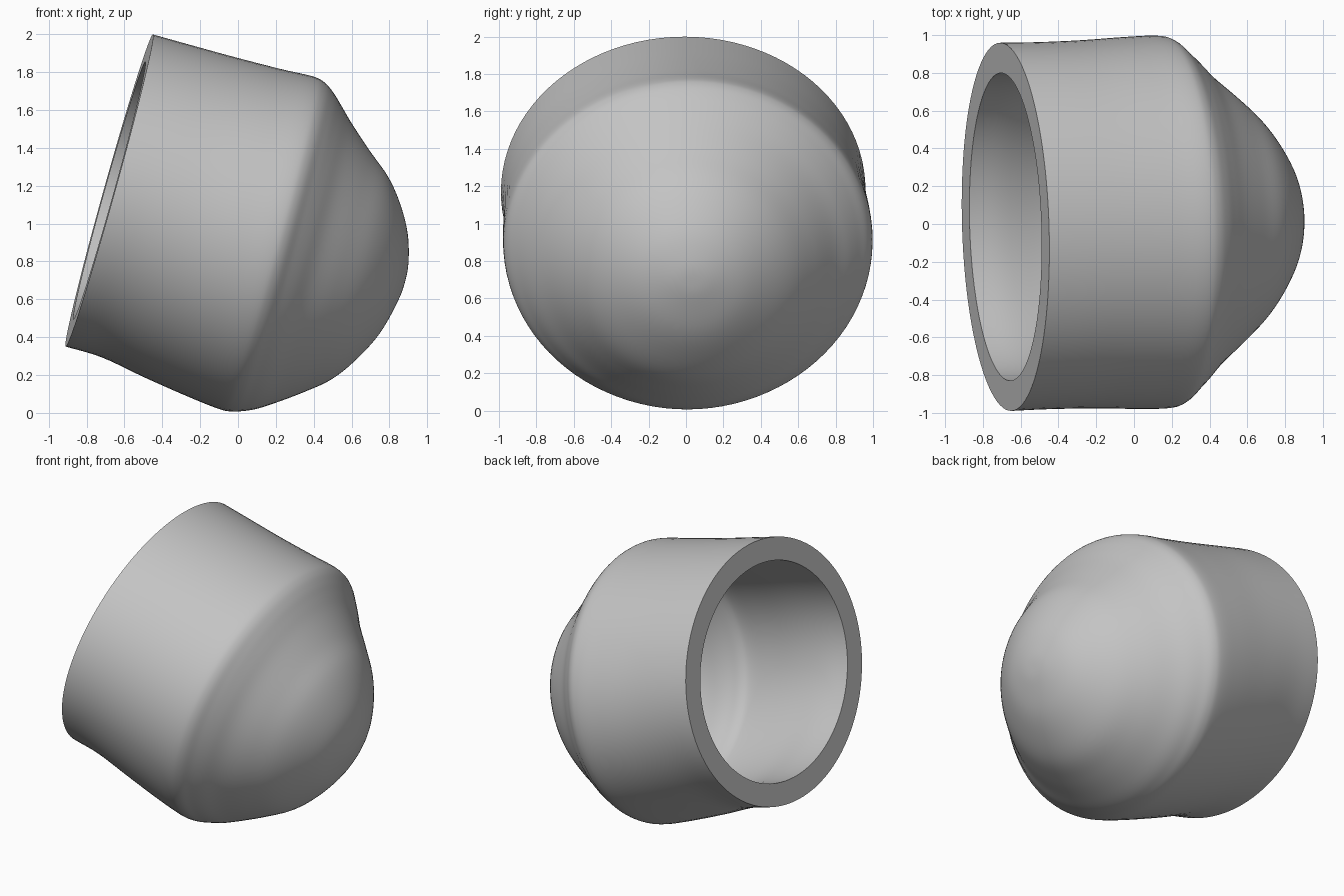
import bpy
import bmesh
from math import cos, sin, pi, radians
from mathutils import Matrix, Vector

cube = bpy.data.objects.get("Cube")
if cube:
    bpy.data.objects.remove(cube)

SIDES = 96
STEPS = 5
WALL = 0.15

# Stations along the cup axis: depth, upper edge, lower edge, half width
STATIONS = [Vector(p) for p in (
    (0, .856, -.856, .975), (.2, .856, -.86, .972), (.45, .857, -.902, .975),
    (.7, .862, -.938, .985), (.87, .87, -.956, .987), (.94, .857, -.95, .968),
    (1, .818, -.93, .915), (1.06, .762, -.902, .86), (1.14, .685, -.85, .78),
    (1.27, .572, -.755, .672), (1.4, .466, -.645, .55), (1.5, .345, -.505, .42),
    (1.58, .205, -.342, .275), (1.625, .06, -.16, .12), (1.635, -.05, -.05, 0))]


def smooth(points):
    """Catmull-Rom through the stations, mirrored past the tip so it closes round."""
    d, up, low, wide = points[-2]
    pts = [2 * points[0] - points[1], *points, Vector((d, low, up, -wide))]
    out = []
    for a, b, c, e in zip(pts, pts[1:], pts[2:], pts[3:]):
        for i in range(STEPS):
            t = i / STEPS
            out.append(b + (c - a) * t / 2 + (a - 2.5 * b + 2 * c - e / 2) * t ** 2
                       + (1.5 * (b - c) + (e - a) / 2) * t ** 3)
    return out


def add_ring(bm, station):
    d, up, low, wide = station
    mid, tall = (up + low) / 2, (up - low) / 2
    return [bm.verts.new((d, wide * cos(2 * pi * i / SIDES),
                          mid + tall * sin(2 * pi * i / SIDES)))
            for i in range(SIDES)]


def bridge(bm, first, second):
    for i in range(SIDES):
        j = (i + 1) % SIDES
        bm.faces.new((first[i], first[j], second[j], second[i]))


def add_shell(bm, stations):
    """Loft the stations and close the tip; return the open ring."""
    rings = [add_ring(bm, s) for s in smooth(stations)]
    for first, second in zip(rings, rings[1:]):
        bridge(bm, first, second)
    d, mid = stations[-1][:2]
    tip = bm.verts.new((d, 0, mid))
    for i in range(SIDES):
        bm.faces.new((rings[-1][i], rings[-1][(i + 1) % SIDES], tip))
    return rings[0]


# Inner cavity: the outer shape shrunk by the wall thickness
inner = []
for d, up, low, wide in STATIONS[:-2]:
    inner.append(Vector((d * .91, up - WALL, low + WALL, wide - WALL - .01)))
inner.append(Vector((STATIONS[-1][0] * .91, -.06, -.06, 0)))

# Outer body, cavity and flat rim
bm = bmesh.new()
bridge(bm, add_shell(bm, STATIONS), add_shell(bm, inner))
bmesh.ops.recalc_face_normals(bm, faces=bm.faces)
tilt = Matrix.Rotation(radians(1.8), 4, 'Z') @ Matrix.Rotation(radians(15.6), 4, 'Y')
bm.transform(Matrix.Translation((-.68, -.015, 1.175)) @ tilt)
mesh = bpy.data.meshes.new("domed_cup")
bm.to_mesh(mesh)
bm.free()

cup = bpy.data.objects.new("domed_cup", mesh)
bpy.context.collection.objects.link(cup)

# Plain grey
grey = bpy.data.materials.new("plain_grey")
grey.use_nodes = True
colour = (.55, .55, .55, 1)
grey.diffuse_color = colour
grey.node_tree.nodes["Principled BSDF"].inputs["Base Color"].default_value = colour
mesh.materials.append(grey)

bpy.ops.object.select_all(action='DESELECT')
cup.select_set(True)
bpy.context.view_layer.objects.active = cup
bpy.ops.object.shade_smooth_by_angle(angle=radians(40))
